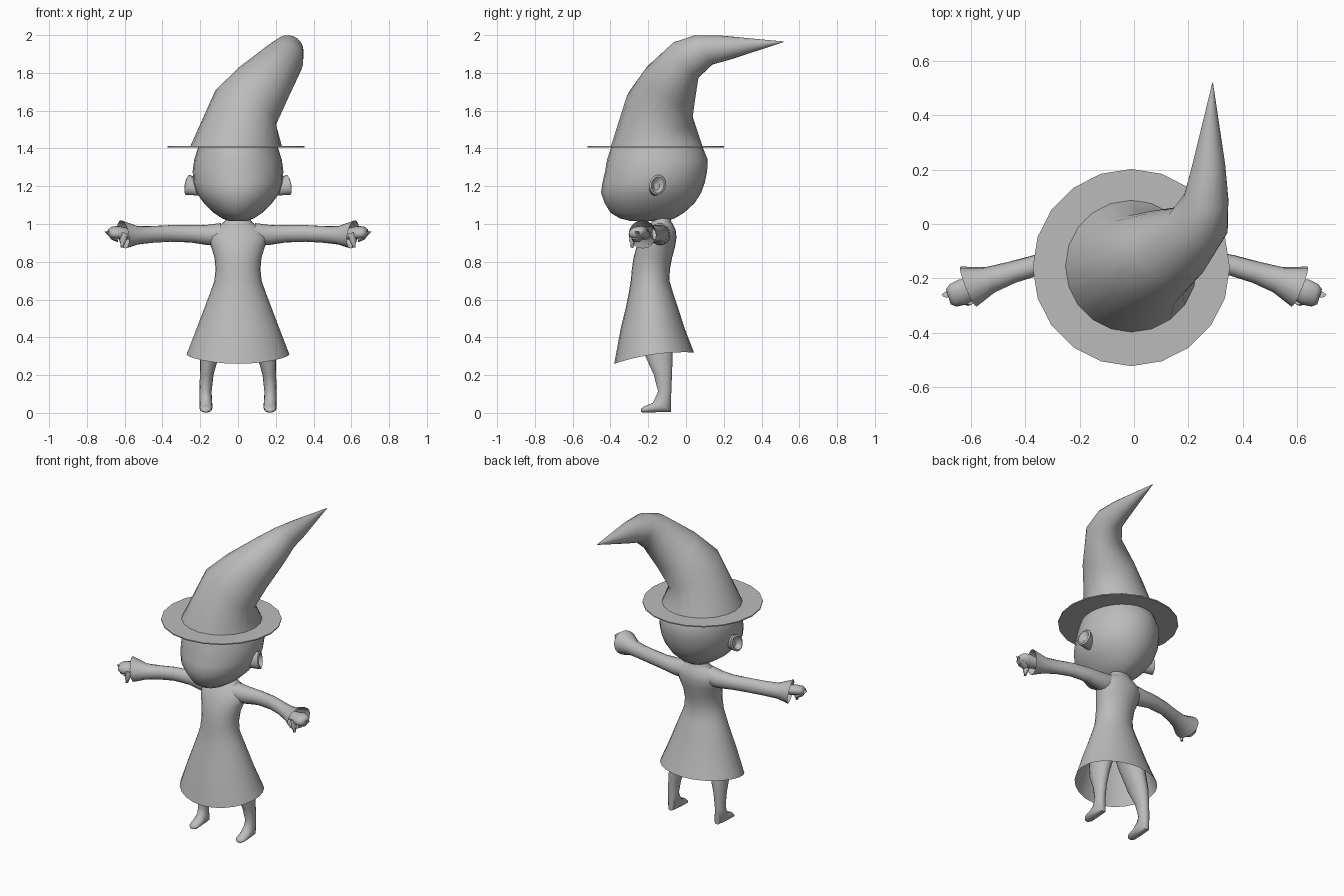
import bpy, bmesh, math
from mathutils import Vector

grey = bpy.data.materials.new("plain grey")
grey.diffuse_color = (0.5, 0.5, 0.5, 1)


def finish(name, bm, mirror=False, angle=40):
    bmesh.ops.recalc_face_normals(bm, faces=bm.faces)
    me = bpy.data.meshes.new(name)
    bm.to_mesh(me)
    bm.free()
    me.materials.append(grey)
    ob = bpy.data.objects.new(name, me)
    bpy.context.collection.objects.link(ob)
    bpy.ops.object.select_all(action='DESELECT')
    ob.select_set(True)
    bpy.context.view_layer.objects.active = ob
    bpy.ops.object.shade_smooth_by_angle(angle=math.radians(angle))
    if mirror:
        m = ob.modifiers.new("mirror", 'MIRROR')
        m.use_clip = False
        m.use_mirror_merge = False
    return ob


def loft(name, rings, sides=20, start=False, end=False, shape=None, **kw):
    """Skin rings of (centre, normal, radius_a, radius_b)."""
    bm = bmesh.new()
    loops = []
    for k, (c, n, ra, rb) in enumerate(rings):
        q = Vector((0, 0, 1)).rotation_difference(Vector(n).normalized())
        row = []
        for i in range(sides):
            a = 2 * math.pi * i / sides
            p = Vector(c) + q @ Vector((ra * math.cos(a), rb * math.sin(a), 0))
            row.append(bm.verts.new(shape(k, a, p) if shape else p))
        loops.append(row)
    for r0, r1 in zip(loops, loops[1:]):
        for i in range(sides):
            j = (i + 1) % sides
            bm.faces.new((r0[i], r0[j], r1[j], r1[i]))
    if start:
        bm.faces.new(loops[0])
    if end:
        bm.faces.new(loops[-1])
    return finish(name, bm, **kw)


def upright(rows):
    """Level rings from (z, half width, front y, back y)."""
    return [((0, (f + b) / 2, z), (0, 0, 1), w, (b - f) / 2) for z, w, f, b in rows]


# Head, including the crown hidden in the hat
loft("head", upright([
    (1.017, .05, -.30, -.10), (1.03, .085, -.35, -.06), (1.06, .13, -.40, -.01),
    (1.11, .18, -.43, .045), (1.165, .22, -.45, .08), (1.22, .237, -.442, .10),
    (1.28, .24, -.428, .112), (1.34, .232, -.418, .115), (1.41, .21, -.395, .087),
    (1.47, .198, -.36, .05), (1.53, .165, -.32, .01), (1.58, .10, -.25, -.06),
    (1.60, .03, -.18, -.12)]), sides=28, start=True, end=True, angle=60)

# Ears
loft("ear", [((.20, -.165, 1.19), (1, .3, 0), .04, .03),
             ((.235, -.155, 1.20), (1, .3, .1), .05, .038),
             ((.267, -.15, 1.207), (1, .3, .15), .055, .045),
             ((.272, -.15, 1.207), (1, .3, .15), .045, .035),
             ((.245, -.155, 1.20), (1, .3, .15), .02, .015)],
     sides=14, start=True, end=True, mirror=True, angle=50)

# Hat cone bending to the side and back
loft("hat_cone", [((-.01, -.155, 1.41), (0, 0, 1), .243, .243),
                  ((.04, -.14, 1.615), (.6, .42, 1), .185, .185),
                  ((.13, -.085, 1.74), (.6, .65, 1), .155, .155),
                  ((.235, -.0, 1.868), (.4, 1.5, 1), .113, .115),
                  ((.265, .095, 1.922), (.15, 1.7, 1), .082, .09),
                  ((.275, .22, 1.935), (.05, 2.6, 1), .06, .066),
                  ((.289, .52, 1.965), (0, 3, 1), .001, .001)],
     sides=20, end=True, angle=60)

# Hat brim
C = (-.01, -.16)
loft("hat_brim", [((*C, 1.413), (0, 0, 1), .20, .20), ((*C, 1.413), (0, 0, 1), .362, .362),
                  ((*C, 1.406), (0, 0, 1), .362, .362), ((*C, 1.406), (0, 0, 1), .20, .20)],
     sides=20, angle=30)


# Dress with a hem that dips at the front
def hem(k, a, p):
    if k == 0:
        f = -math.sin(a)
        p.z = .31 - .03 * f - .02 * f * f
    return p


loft("dress", upright([
    (.31, .272, -.38, .042), (.45, .218, -.345, -.008), (.55, .18, -.32, -.04),
    (.64, .146, -.302, -.07), (.70, .125, -.292, -.088), (.76, .119, -.287, -.085),
    (.82, .124, -.278, -.074), (.88, .142, -.262, -.058), (.93, .155, -.24, -.05),
    (.97, .135, -.215, -.055), (1.0, .085, -.19, -.07), (1.015, .07, -.18, -.08),
    (1.05, .065, -.18, -.08)]), sides=24, shape=hem, angle=60)

# Sleeves with open flared cuffs
loft("sleeve", [((.09, -.14, .945), (1, 0, 0), .06, .06),
                ((.16, -.135, .942), (1, 0, 0), .054, .052),
                ((.25, -.135, .948), (1, -.1, 0), .046, .043),
                ((.36, -.152, .95), (1, -.25, 0), .045, .038),
                ((.45, -.178, .945), (1, -.35, 0), .045, .04),
                ((.53, -.205, .94), (1, -.4, 0), .048, .05),
                ((.608, -.23, .945), (.93, -.37, -.15), .075, .08)],
     sides=16, mirror=True, angle=60)

# Fists, thumbs and drooping fingers
loft("hand", [((.53, -.215, .945), (1, -.35, 0), .028, .028),
              ((.59, -.237, .95), (1, -.35, 0), .03, .04),
              ((.63, -.25, .955), (1, -.3, 0), .033, .05),
              ((.665, -.262, .955), (1, -.3, 0), .03, .045),
              ((.682, -.267, .955), (1, -.3, 0), .018, .03)],
     sides=12, start=True, end=True, mirror=True, angle=60)
loft("thumb", [((.60, -.28, .95), (.1, -.2, -1), .016, .02),
               ((.61, -.285, .91), (.1, -.1, -1), .016, .018),
               ((.615, -.285, .875), (.1, 0, -1), .008, .01)],
     sides=8, start=True, end=True, mirror=True, angle=60)
loft("curled_finger", [((.675, -.26, .96), (0, 0, -1), .012, .032),
                       ((.66, -.26, .925), (-.5, 0, -1), .014, .03),
                       ((.635, -.26, .913), (-1, 0, -.2), .01, .024)],
     sides=8, start=True, end=True, mirror=True, angle=60)

# Legs with feet, from toe to hip
loft("leg", [((.17, -.238, .013), (0, 1, 0), .016, .009),
             ((.17, -.222, .018), (0, 1, 0), .03, .017),
             ((.17, -.17, .028), (0, 1, .2), .035, .026),
             ((.17, -.12, .046), (0, 1, 1), .034, .058),
             ((.172, -.113, .11), (0, .1, 1), .032, .036),
             ((.166, -.122, .2), (0, 0, 1), .036, .049),
             ((.152, -.143, .3), (0, 0, 1), .05, .074),
             ((.115, -.16, .45), (0, 0, 1), .07, .09),
             ((.07, -.175, .58), (0, 0, 1), .06, .085)],
     sides=14, start=True, end=True, mirror=True, angle=60)
